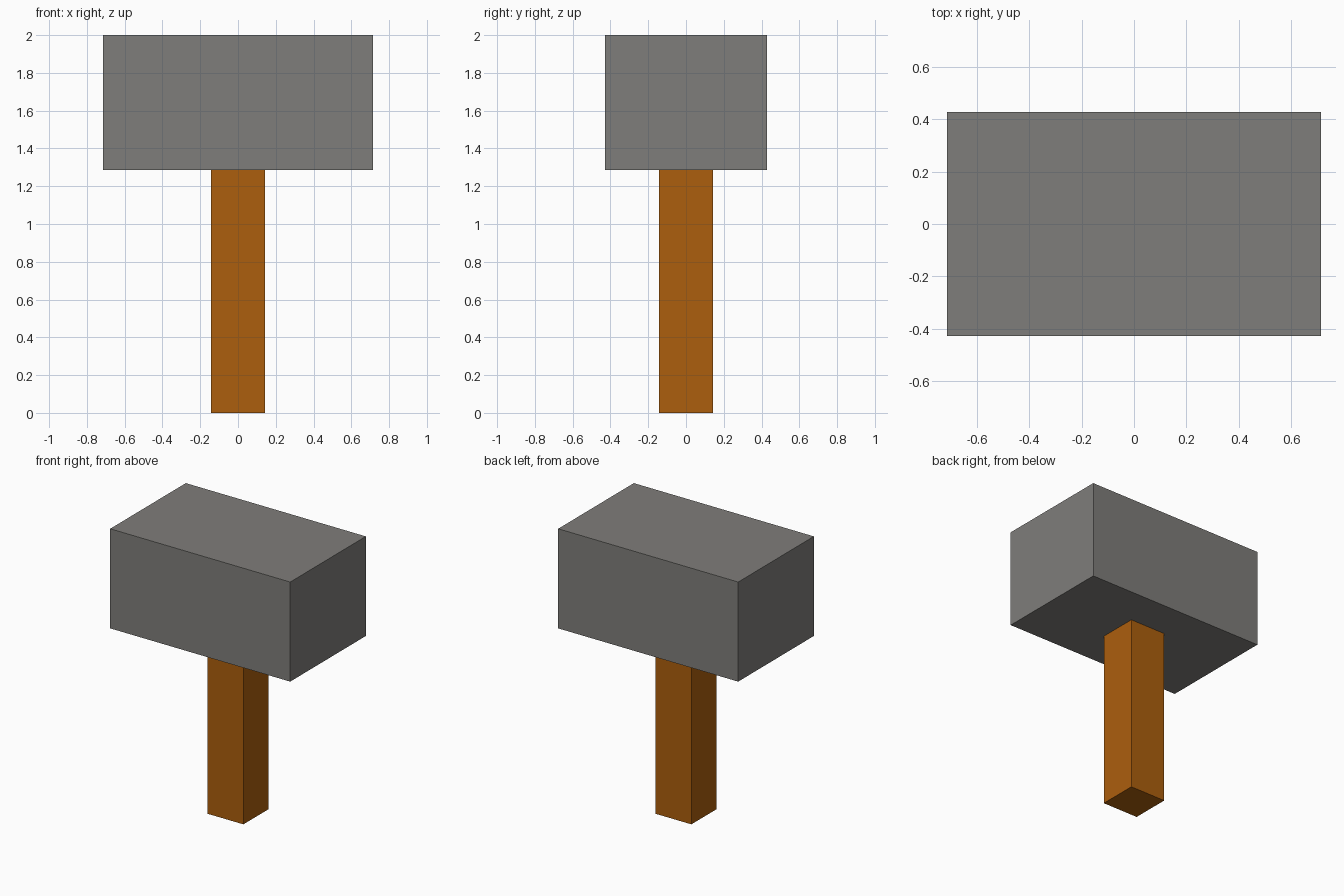
import bpy

if "Cube" in bpy.data.objects:
    bpy.data.objects.remove(bpy.data.objects["Cube"])

U = 1 / 7  # the whole hammer is 14 of these units tall


def material(name, color):
    mat = bpy.data.materials.new(name)
    mat.diffuse_color = (*color, 1)
    mat.use_nodes = True
    mat.node_tree.nodes["Principled BSDF"].inputs["Base Color"].default_value = mat.diffuse_color
    return mat


def box(name, size, z_bottom, mat):
    bpy.ops.mesh.primitive_cube_add(size=1, location=(0, 0, z_bottom + size[2] / 2))
    obj = bpy.context.object
    obj.name = name
    obj.scale = size
    bpy.ops.object.transform_apply(location=False, rotation=False, scale=True)
    obj.data.materials.append(mat)
    return obj


stone = material("stone grey", (0.212, 0.206, 0.196))
wood = material("orange wood", (0.413, 0.114, 0.004))

# Square wooden handle
box("handle", (2 * U, 2 * U, 9 * U), 0, wood)

# Block head resting on the handle
box("hammer_head", (10 * U, 6 * U, 5 * U), 9 * U, stone)
